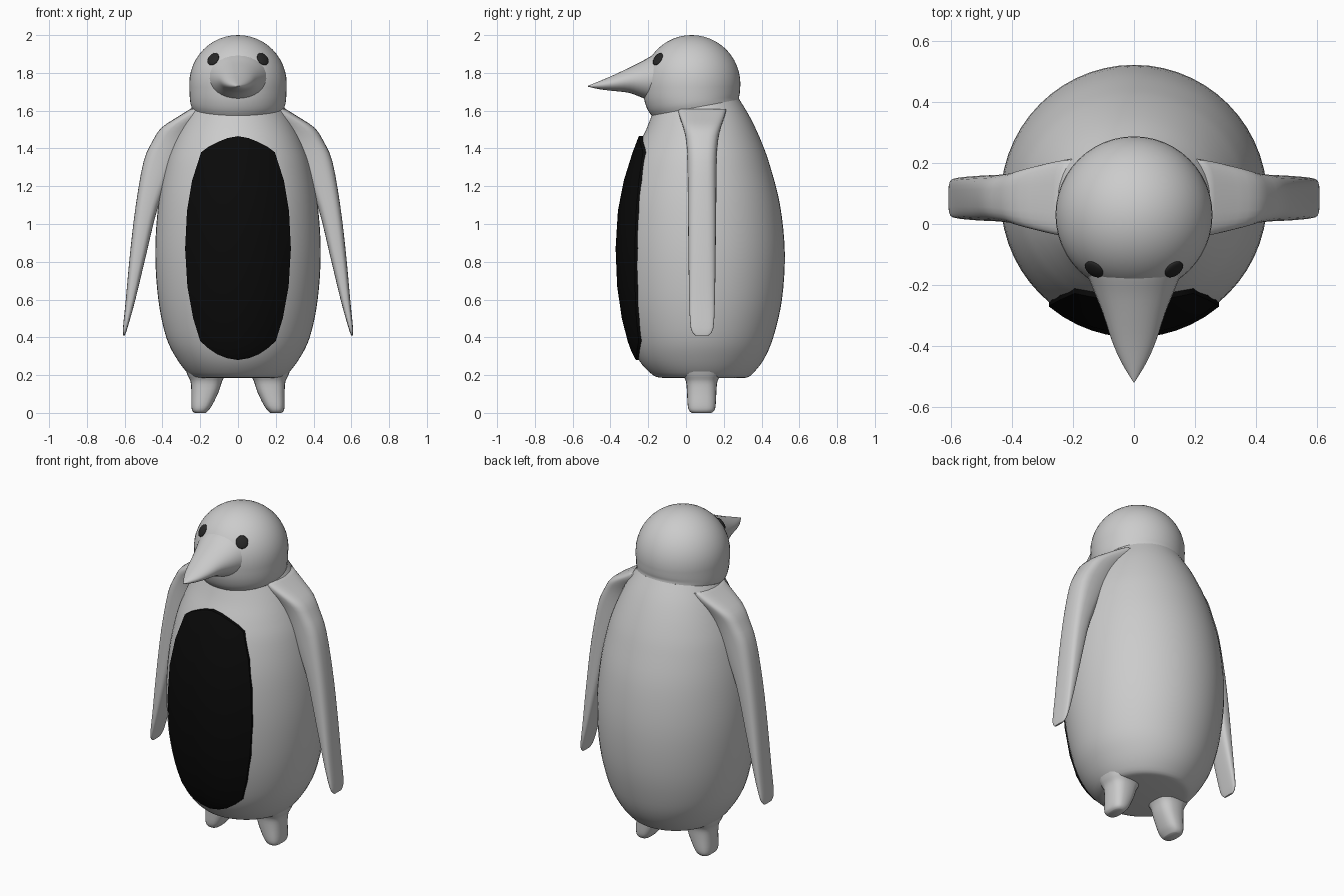
import bpy, bmesh, math
from mathutils import Vector

if "Cube" in bpy.data.objects:
    bpy.data.objects.remove(bpy.data.objects["Cube"])


def material(name, c):
    m = bpy.data.materials.new(name)
    m.diffuse_color = (c, c, c, 1)
    m.use_nodes = True
    m.node_tree.nodes["Principled BSDF"].inputs["Base Color"].default_value = m.diffuse_color
    return m


def finish(name, bm, mat=None, angle=50):
    bmesh.ops.remove_doubles(bm, verts=bm.verts, dist=0.0005)
    bmesh.ops.recalc_face_normals(bm, faces=bm.faces)
    me = bpy.data.meshes.new(name)
    bm.to_mesh(me)
    bm.free()
    for p in me.polygons:
        p.use_smooth = True
    me.set_sharp_from_angle(angle=math.radians(angle))
    ob = bpy.data.objects.new(name, me)
    bpy.context.collection.objects.link(ob)
    if mat:
        me.materials.append(mat)
    return ob


def smooth(rows, n=4):
    """Catmull-Rom resampling of rows of numbers."""
    out = []
    for i in range(len(rows) - 1):
        a, b, c, d = (rows[max(i - 1, 0)], rows[i], rows[i + 1],
                      rows[min(i + 2, len(rows) - 1)])
        for k in range(n):
            t = k / n
            out.append([0.5 * (2 * q + (r - p) * t + (2 * p - 5 * q + 4 * r - s) * t * t
                               + (3 * q - p - 3 * r + s) * t ** 3)
                        for p, q, r, s in zip(a, b, c, d)])
    out.append(list(rows[-1]))
    return out


def ring(c, u, v, n=40, power=1.0):
    pts = []
    for i in range(n):
        a = 2 * math.pi * i / n
        co, si = math.cos(a), math.sin(a)
        pts.append(Vector(c) + Vector(u) * math.copysign(abs(co) ** power, co)
                   + Vector(v) * math.copysign(abs(si) ** power, si))
    return pts


def loft(name, rings, cap_first=True, cap_last=True, mat=None, closed=True, angle=50):
    bm = bmesh.new()
    vs = [[bm.verts.new(p) for p in r] for r in rings]
    n = len(vs[0])
    for a, b in zip(vs, vs[1:]):
        for i in range(n if closed else n - 1):
            j = (i + 1) % n
            bm.faces.new((a[i], a[j], b[j], b[i]))
    if cap_first:
        bm.faces.new(vs[0])
    if cap_last:
        bm.faces.new(vs[-1])
    return finish(name, bm, mat, angle)


black = material("black", 0.003)
dark = material("dark", 0.02)

# Body: z, half width, front y, back y, tilt
body = smooth([
    (0.185, 0.21, -0.12, 0.31, 0), (0.20, 0.255, -0.175, 0.345, 0),
    (0.28, 0.32, -0.25, 0.41, 0), (0.40, 0.38, -0.30, 0.462, 0),
    (0.60, 0.422, -0.342, 0.508, 0), (0.85, 0.438, -0.358, 0.523, 0),
    (1.10, 0.422, -0.342, 0.498, 0), (1.30, 0.385, -0.295, 0.447, 0),
    (1.42, 0.345, -0.252, 0.403, 0.02), (1.53, 0.295, -0.21, 0.343, 0.10),
    (1.617, 0.245, -0.182, 0.282, 0.185)])
loft("body", [ring((0, (f + b) / 2, z), (w, 0, 0), (0, (b - f) / 2, t * (b - f) / 2), 56)
              for z, w, f, b, t in body], cap_last=False)


# Belly patch: follows the body front, slightly raised, with a tucked rim
def body_front(x, z):
    for p, q in zip(body, body[1:]):
        if z <= q[0]:
            t = (z - p[0]) / (q[0] - p[0])
            w, f, b = (p[k] + (q[k] - p[k]) * t for k in (1, 2, 3))
            return (f + b) / 2 - (b - f) / 2 * math.sqrt(max(0, 1 - (x / w) ** 2))


outline = [(0.28, 0), (0.29, 0.06), (0.31, 0.11), (0.34, 0.155), (0.38, 0.20),
           (0.50, 0.237), (0.67, 0.268), (0.87, 0.28), (1.07, 0.27), (1.23, 0.243),
           (1.38, 0.195), (1.41, 0.155), (1.435, 0.105), (1.455, 0.055), (1.465, 0)]
rows = []
for z, w in outline:
    cols = [(-1, -0.01)] + [(k / 6, 0.015) for k in range(-6, 7)] + [(1, -0.01)]
    rows.append([Vector((s * w, body_front(s * w, z) - o, z)) for s, o in cols])
loft("belly_patch", rows, False, False, black, closed=False)

# Head: z, centre y, radius x, radius y, tilt; dome above, tilted collar below
R = 0.258
head = smooth([(1.617, 0.05, 0.245, 0.232, 0.185), (1.64, 0.038, 0.252, 0.243, 0.13),
               (1.68, 0.031, 0.256, 0.254, 0.05), (1.742, 0.03, R, R, 0)], 3)
for k in range(1, 13):
    a = math.pi / 2 * k / 12
    r = max(R * math.cos(a), 0.0001)
    head.append((1.742 + R * math.sin(a), 0.03, r, r, 0))
loft("head", [ring((0, y, z), (rx, 0, 0), (0, ry, t * ry), 48)
              for z, y, rx, ry, t in head], False, False)

# Beak: y, half width, bottom z, top z
beak = smooth([(-0.10, 0.185, 1.63, 1.925), (-0.17, 0.153, 1.645, 1.897),
               (-0.23, 0.128, 1.668, 1.863), (-0.30, 0.10, 1.694, 1.828),
               (-0.38, 0.074, 1.704, 1.79), (-0.45, 0.044, 1.712, 1.76),
               (-0.52, 0.002, 1.727, 1.731)], 3)
loft("beak", [ring((0, y, (lo + hi) / 2), (w, 0, 0), (0, 0, (hi - lo) / 2), 28)
              for y, w, lo, hi in beak])

# Flipper: z, inner x, outer x, half depth
flipper = smooth([(0.41, 0.599, 0.609, 0.035), (0.45, 0.585, 0.609, 0.06),
                  (0.60, 0.543, 0.594, 0.068), (0.85, 0.483, 0.571, 0.072),
                  (1.10, 0.42, 0.541, 0.075), (1.33, 0.32, 0.50, 0.078),
                  (1.44, 0.27, 0.452, 0.085), (1.51, 0.22, 0.405, 0.10),
                  (1.57, 0.16, 0.315, 0.12), (1.61, 0.12, 0.25, 0.13)], 3)
# Leg: z, centre x, radius x, radius y
leg = smooth([(0.0, 0.20, 0.03, 0.052), (0.012, 0.20, 0.042, 0.066),
              (0.04, 0.192, 0.055, 0.074), (0.11, 0.175, 0.072, 0.078),
              (0.165, 0.168, 0.083, 0.083), (0.20, 0.167, 0.10, 0.10),
              (0.25, 0.165, 0.12, 0.12)], 3)
for side, s in (("left", -1), ("right", 1)):
    loft(side + "_flipper",
         [ring((s * (a + b) / 2, 0.085, z), (s * (b - a) / 2, 0, 0), (0, d, 0), 28, 0.65)
          for z, a, b, d in flipper])
    loft(side + "_leg", [ring((s * x, 0.083, z), (s * rx, 0, 0), (0, ry, 0), 24, 0.75)
                         for z, x, rx, ry in leg])
    # Eye: flattened bead lying on the head surface
    bm = bmesh.new()
    bmesh.ops.create_uvsphere(bm, u_segments=20, v_segments=12, radius=1)
    eye = finish(side + "_eye", bm, dark)
    eye.location = (s * 0.131, -0.149, 1.873)
    normal = Vector((s * 0.131, -0.179, 0.131))
    eye.rotation_euler = normal.to_track_quat('Z', 'Y').to_euler()
    eye.scale = (0.034, 0.037, 0.012)
